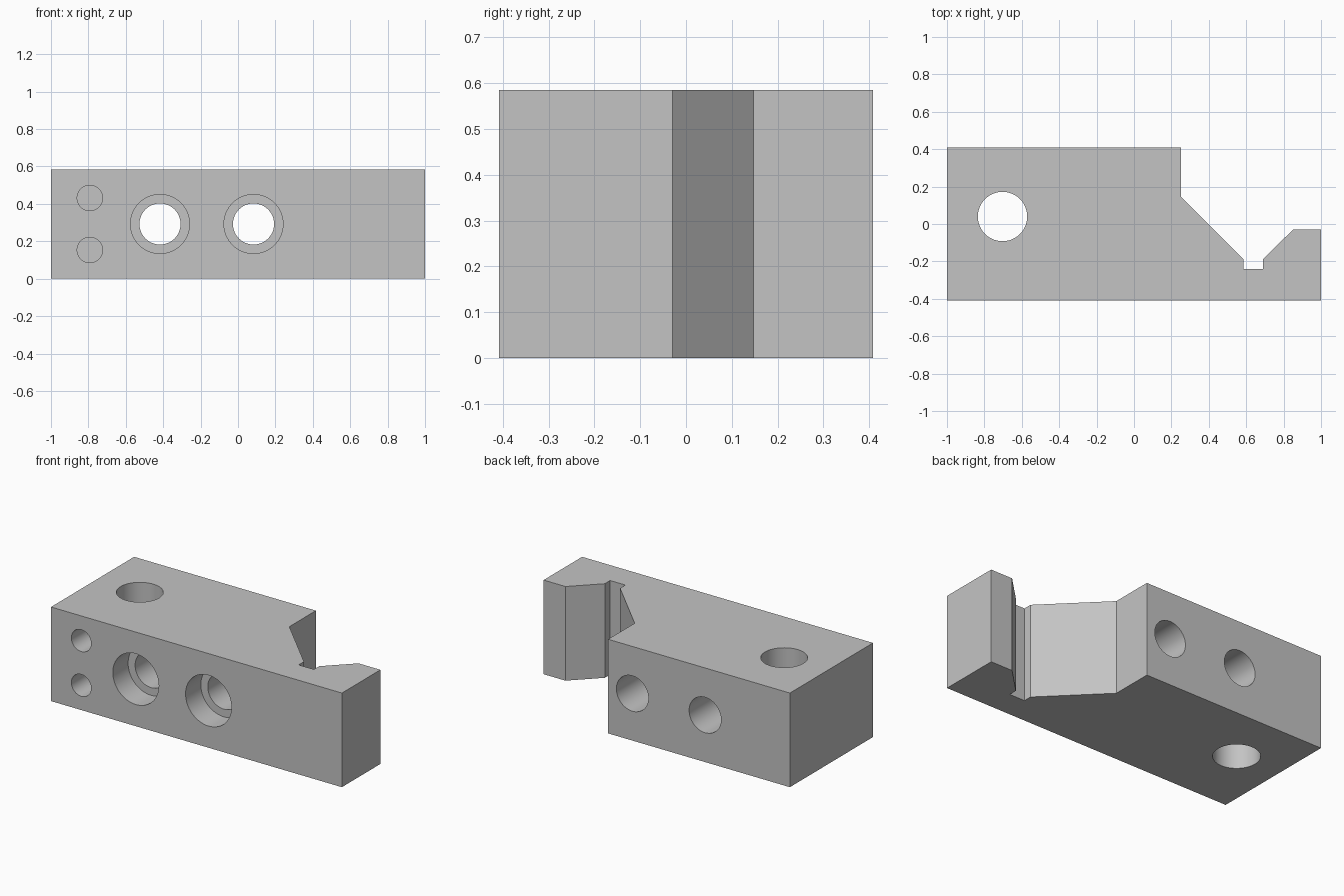
import bpy, bmesh, math
from mathutils import Matrix

if "Cube" in bpy.data.objects:
    bpy.data.objects.remove(bpy.data.objects["Cube"], do_unlink=True)

HEIGHT, DEPTH = 0.585, 0.408

steel = bpy.data.materials.new("plain grey metal")
steel.use_nodes = True
grey = (0.55, 0.55, 0.55, 1)
steel.diffuse_color = grey
steel.node_tree.nodes["Principled BSDF"].inputs["Base Color"].default_value = grey


def add_object(name, bm):
    bmesh.ops.recalc_face_normals(bm, faces=bm.faces)
    mesh = bpy.data.meshes.new(name)
    bm.to_mesh(mesh)
    bm.free()
    mesh.materials.append(steel)
    obj = bpy.data.objects.new(name, mesh)
    bpy.context.collection.objects.link(obj)
    return obj


# Block: plan profile with the V notch and relief slot, extruded upwards
profile = [(-1, -DEPTH), (1, -DEPTH), (1, -0.03), (0.85, -0.03),
           (0.69, -0.188), (0.69, -0.24), (0.585, -0.24), (0.585, -0.188),
           (0.25, 0.147), (0.25, DEPTH), (-1, DEPTH)]
bm = bmesh.new()
base = bm.faces.new([bm.verts.new((x, y, 0)) for x, y in profile])
top = bmesh.ops.extrude_face_region(bm, geom=[base])["geom"]
bmesh.ops.translate(bm, vec=(0, 0, HEIGHT),
                    verts=[v for v in top if isinstance(v, bmesh.types.BMVert)])
block = add_object("clamp_block", bm)


def drill(name, radius, start, length, axis):
    """Cut a round hole from start, running along +y or +z."""
    bm = bmesh.new()
    bmesh.ops.create_cone(bm, cap_ends=True, segments=64, radius1=radius,
                          radius2=radius, depth=length,
                          matrix=Matrix.Translation((0, 0, length / 2)))
    turn = Matrix.Rotation(-math.pi / 2, 4, "X") if axis == "y" else Matrix()
    bm.transform(Matrix.Translation(start) @ turn)
    cutter = add_object(name, bm)
    cut = block.modifiers.new(name, "BOOLEAN")
    cut.operation, cut.solver, cut.object = "DIFFERENCE", "EXACT", cutter
    return cutter


over = 0.05
front = -DEPTH - over
cutters = [drill("pin_hole_cutter", 0.132, (-0.703, 0.04, -over), HEIGHT + 2 * over, "z")]

# Counterbored bolt holes right through the block
for x in (-0.417, 0.083):
    cutters.append(drill("bolt_hole_cutter", 0.11, (x, front, HEIGHT / 2), 2 * (DEPTH + over), "y"))
    cutters.append(drill("counterbore_cutter", 0.158, (x, front, HEIGHT / 2), 0.15 + over, "y"))

# Blind screw holes in the front
for side in (-1, 1):
    cutters.append(drill("screw_hole_cutter", 0.068,
                         (-0.792, front, HEIGHT / 2 + side * 0.139), 0.3 + over, "y"))

# Apply the cuts, then drop the cutters
bpy.context.view_layer.objects.active = block
block.select_set(True)
for modifier in list(block.modifiers):
    bpy.ops.object.modifier_apply(modifier=modifier.name)
for cutter in cutters:
    bpy.data.objects.remove(cutter, do_unlink=True)
bpy.ops.object.shade_smooth_by_angle(angle=math.radians(30))
